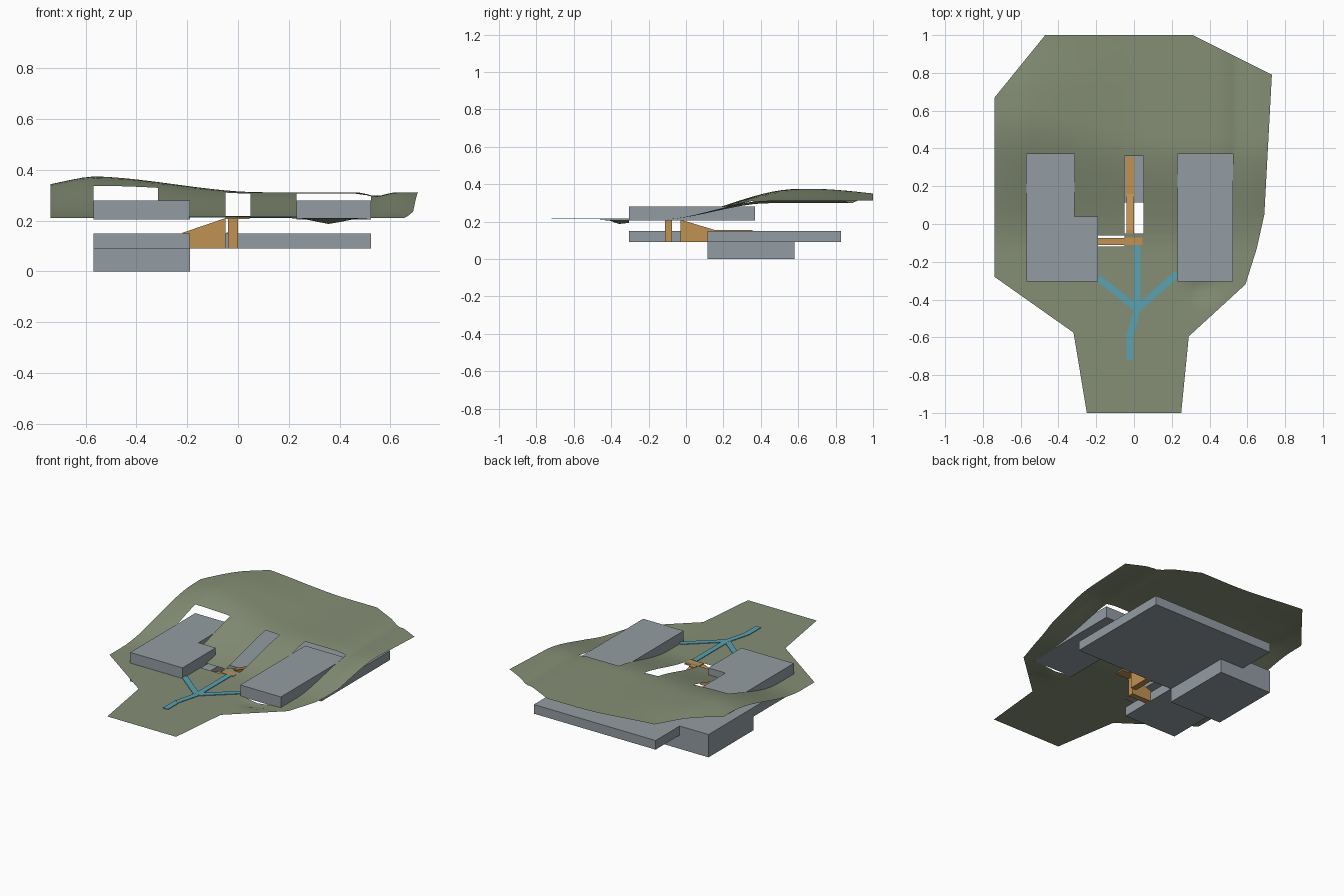
import bpy, bmesh, math
from mathutils import Vector

if "Cube" in bpy.data.objects:
    bpy.data.objects.remove(bpy.data.objects["Cube"])


def material(name, rgb):
    m = bpy.data.materials.new(name)
    m.diffuse_color = (*rgb, 1)
    m.use_nodes = True
    m.node_tree.nodes["Principled BSDF"].inputs["Base Color"].default_value = m.diffuse_color
    return m


GREEN = material("sage_green", (0.235, 0.275, 0.18))
GREY = material("blue_grey", (0.29, 0.335, 0.365))
OCHRE = material("ochre", (0.53, 0.285, 0.085))
TEAL = material("teal", (0.10, 0.36, 0.44))


def finish(bm, name, mat):
    bmesh.ops.recalc_face_normals(bm, faces=bm.faces)
    me = bpy.data.meshes.new(name)
    bm.to_mesh(me)
    bm.free()
    me.materials.append(mat)
    ob = bpy.data.objects.new(name, me)
    bpy.context.collection.objects.link(ob)
    return ob


def prism(name, pts, offset, mat):
    """Extrude a planar 3D outline along an offset vector."""
    bm = bmesh.new()
    f = bm.faces.new([bm.verts.new(p) for p in pts])
    ext = bmesh.ops.extrude_face_region(bm, geom=[f], use_keep_orig=True)
    bmesh.ops.translate(bm, vec=offset,
                        verts=[v for v in ext["geom"] if isinstance(v, bmesh.types.BMVert)])
    return finish(bm, name, mat)


def slab(name, outline, z0, z1, mat):
    return prism(name, [(x, y, z0) for x, y in outline], (0, 0, z1 - z0), mat)


def rect(x0, x1, y0, y1):
    return [(x0, y0), (x1, y0), (x1, y1), (x0, y1)]


def smooth(a, b, t):
    t = min(1, max(0, (t - a) / (b - a)))
    return t * t * (3 - 2 * t)


def inside(p, poly):
    hit = False
    for (x0, y0), (x1, y1) in zip(poly, poly[1:] + poly[:1]):
        if (y0 > p.y) != (y1 > p.y) and p.x < x0 + (p.y - y0) * (x1 - x0) / (y1 - y0):
            hit = not hit
    return hit


# Plan outlines of the buildings
west = [(-0.57, -0.305), (-0.19, -0.305), (-0.19, 0.04), (-0.315, 0.04),
        (-0.315, 0.37), (-0.57, 0.37)]
east = rect(0.23, 0.525, -0.305, 0.37)
lower = [(-0.36, 0.115), (0.525, 0.115), (0.525, 0.83), (-0.36, 0.83)]

# Terrain sheet: plan outline and openings
outline = [(-0.47, 1), (0.31, 1), (0.73, 0.79), (0.69, 0.05), (0.65, -0.13),
           (0.59, -0.32), (0.29, -0.595), (0.25, -1), (-0.25, -1),
           (-0.32, -0.575), (-0.738, -0.28), (-0.738, 0.67)]
court = rect(-0.05, 0.05, -0.05, 0.36)
stair_slot = rect(-0.19, -0.05, -0.12, -0.06)
holes = [west, east, court, stair_slot]


def height(x, y):
    # Hill is high on the west side and level on the east side
    w = 1 - smooth(-0.6, 0.1, x)
    top = 0.102 + 0.063 * w - 0.02 * smooth(-0.55, -0.85, x)
    if x < -0.55:
        top -= 0.02 * smooth(0, 1, (-0.55 - x) / 0.25)
    rise = smooth(-0.15, 0.45 + 0.15 * w, y)
    z = 0.21 + top * rise - 0.022 * w * smooth(0.7, 1.05, y)
    # Shallow gully on the east and a hollow in front of the east building
    z -= 0.016 * math.exp(-((x - 0.545) / 0.04) ** 2) * rise
    z -= 0.025 * math.exp(-((x - 0.36) / 0.07) ** 2 - ((y + 0.34) / 0.055) ** 2)
    return z


bm = bmesh.new()
bmesh.ops.create_grid(bm, x_segments=40, y_segments=40, size=1.02)
for poly in [outline] + holes:
    for a, b in zip(poly, poly[1:] + poly[:1]):
        n = Vector((b[1] - a[1], a[0] - b[0], 0)).normalized()
        bmesh.ops.bisect_plane(bm, geom=bm.verts[:] + bm.edges[:] + bm.faces[:],
                               dist=1e-5, plane_co=(a[0], a[1], 0), plane_no=n)
gone = []
for f in bm.faces:
    c = f.calc_center_median()
    if not inside(c, outline) or any(inside(c, h) for h in holes):
        gone.append(f)
bmesh.ops.delete(bm, geom=gone, context='FACES')
for v in bm.verts:
    v.co.z = height(v.co.x, v.co.y)
for f in bm.faces:
    f.smooth = True
terrain = finish(bm, "terrain", GREEN)
if terrain.data.polygons[0].normal.z < 0:
    terrain.data.flip_normals()

# Upper storeys
slab("west_upper_building", west, 0.205, 0.28, GREY)
slab("east_upper_building", east, 0.205, 0.28, GREY)

# Lower storeys
slab("main_lower_storey", lower, 0.09, 0.15, GREY)
slab("west_lower_wing", rect(-0.57, -0.19, -0.305, 0.115), 0.09, 0.15, GREY)
slab("basement", rect(-0.57, -0.19, 0.115, 0.58), 0.0, 0.15, GREY)

# Stair ramps descending from a landing
prism("west_ramp", [(-0.05, -0.112, 0.09), (-0.05, -0.112, 0.21),
                    (-0.22, -0.112, 0.152), (-0.19, -0.112, 0.09)], (0, 0.038, 0), OCHRE)
prism("north_ramp", [(-0.04, -0.03, 0.09), (-0.04, -0.03, 0.21),
                     (-0.04, 0.165, 0.152), (-0.04, 0.115, 0.09)], (0.04, 0, 0), OCHRE)
slab("court_walkway", rect(-0.045, 0, 0.15, 0.355), 0.148, 0.154, OCHRE)
landing = [(-0.05, -0.112), (0.045, -0.112), (0.045, -0.05), (0, -0.05),
           (0, -0.03), (-0.04, -0.03), (-0.04, -0.074), (-0.05, -0.074)]
slab("landing", landing, 0.206, 0.215, OCHRE)


# Footpaths laid on the flat ground
def path(name, a, b, width=0.036, z=0.213):
    a, b = Vector(a), Vector(b)
    d = (b - a).normalized()
    s = Vector((-d.y, d.x)) * width / 2
    slab(name, [tuple(p) for p in (a - s, b - s, b + s, a + s)], z, z + 0.004, TEAL)


fork = (0.017, -0.45)
path("north_path", fork, (0.017, -0.11), z=0.2135)
path("west_path", fork, (-0.19, -0.285), z=0.213)
path("east_path", fork, (0.23, -0.262), z=0.2132)
path("south_path", (0.02, -0.44), (-0.023, -0.6), z=0.2128)
path("entrance_path", (-0.023, -0.59), (-0.023, -0.72), z=0.2126)
